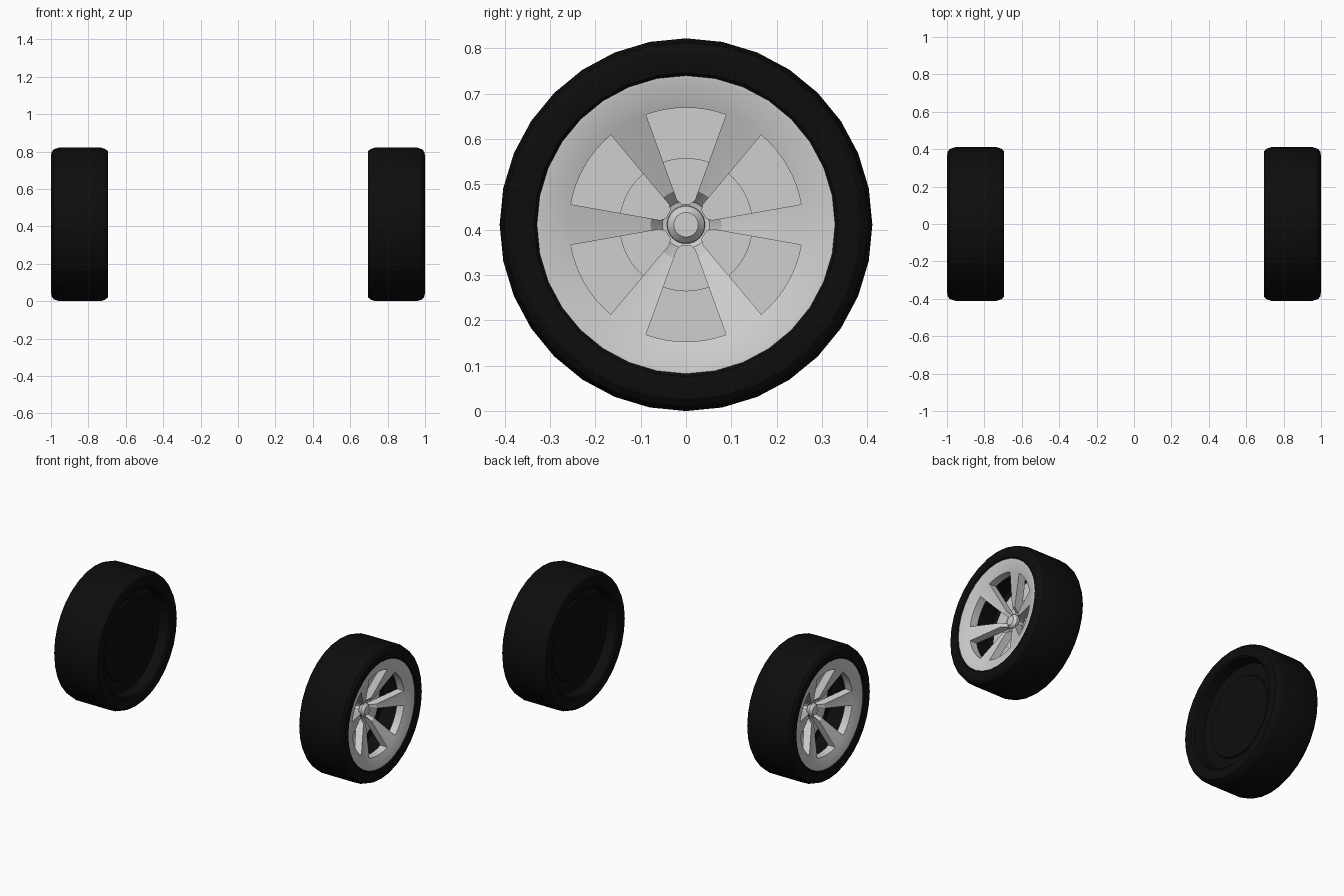
import bpy, bmesh, math

if "Cube" in bpy.data.objects:
    bpy.data.objects.remove(bpy.data.objects["Cube"])

AXLE_Z = 0.411


def material(name, value):
    m = bpy.data.materials.new(name)
    m.use_nodes = True
    colour = (value, value, value, 1)
    m.diffuse_color = colour
    m.node_tree.nodes["Principled BSDF"].inputs["Base Color"].default_value = colour
    return m


rubber = material("black rubber", 0.004)
alloy = material("light grey alloy", 0.62)


def finish(bm, name, mat):
    bmesh.ops.remove_doubles(bm, verts=bm.verts, dist=1e-5)
    bmesh.ops.recalc_face_normals(bm, faces=bm.faces)
    mesh = bpy.data.meshes.new(name)
    bm.to_mesh(mesh)
    bm.free()
    mesh.materials.append(mat)
    obj = bpy.data.objects.new(name, mesh)
    bpy.context.collection.objects.link(obj)
    return obj


def lathe(name, profile, mat, segments, closed=False):
    """Spin (radius, x) points around the axle."""
    bm = bmesh.new()
    rings = []
    for i in range(segments):
        a = math.tau * i / segments
        rings.append([bm.verts.new((x, r * math.sin(a), AXLE_Z + r * math.cos(a)))
                      for r, x in profile])
    spans = len(profile) if closed else len(profile) - 1
    for i in range(segments):
        p, q = rings[i], rings[(i + 1) % segments]
        for j in range(spans):
            k = (j + 1) % len(profile)
            bm.faces.new((p[j], p[k], q[k], q[j]))
    return finish(bm, name, mat)


def select_only(obj):
    bpy.ops.object.select_all(action='DESELECT')
    obj.select_set(True)
    bpy.context.view_layer.objects.active = obj


# Tyre with a closed, recessed inner side
tyre = lathe("tyre", [
    (0, 0.78), (0.326, 0.78), (0.326, 0.985), (0.335, 0.995), (0.36, 1.0),
    (0.385, 0.997), (0.401, 0.985), (0.411, 0.955), (0.411, 0.735),
    (0.403, 0.71), (0.39, 0.695), (0.335, 0.695), (0.325, 0.705),
    (0.315, 0.765), (0.245, 0.765), (0.24, 0.755), (0, 0.755)], rubber, 32)

# Dished rim, before the windows are cut
rim = lathe("spoked_rim", [
    (0.332, 0.988), (0.32, 0.988), (0.258, 0.966), (0.078, 0.9),
    (0.052, 0.865), (0.032, 0.86), (0.032, 0.825), (0.08, 0.85),
    (0.258, 0.918), (0.332, 0.93)], alloy, 64, closed=True)

# Six wedge windows with rounded inner ends
half = math.radians(20)
wedge = [(0.258, half * t / 4) for t in range(-4, 5)]
wedge += [(0.075, half), (0.058, half), (0.047, half * 0.6),
          (0.047, -half * 0.6), (0.058, -half), (0.075, -half)]
bm = bmesh.new()
for n in range(6):
    outline = [bm.verts.new((0.81, r * math.sin(a + n * math.tau / 6),
                             AXLE_Z + r * math.cos(a + n * math.tau / 6)))
               for r, a in wedge]
    face = bm.faces.new(outline)
    out = bmesh.ops.extrude_face_region(bm, geom=[face])
    moved = [g for g in out["geom"] if isinstance(g, bmesh.types.BMVert)]
    bmesh.ops.translate(bm, verts=moved, vec=(0.22, 0, 0))
cutter = finish(bm, "window_cutter", alloy)
cutter.hide_render = True
cut = rim.modifiers.new("windows", 'BOOLEAN')
cut.operation = 'DIFFERENCE'
cut.solver = 'EXACT'
cut.object = cutter
select_only(rim)
bpy.ops.object.modifier_apply(modifier=cut.name)
bpy.data.objects.remove(cutter)

# Hub cap with a chamfered front
hub = lathe("hub_cap", [
    (0, 0.8), (0.036, 0.8), (0.042, 0.865), (0.041, 0.875),
    (0.027, 0.89), (0, 0.89)], alloy, 32)

# Brake disc with a raised centre behind the spokes
disc = lathe("brake_disc", [
    (0, 0.775), (0.265, 0.775), (0.265, 0.792), (0.147, 0.792),
    (0.147, 0.815), (0, 0.815)], alloy, 64)

# Smooth the parts and mirror them to the other wheel
for part in (tyre, rim, hub, disc):
    select_only(part)
    bpy.ops.object.shade_smooth_by_angle(angle=math.radians(30))
    mirror = part.modifiers.new("other_wheel", 'MIRROR')
    mirror.use_axis = (True, False, False)
    mirror.use_mirror_merge = False
